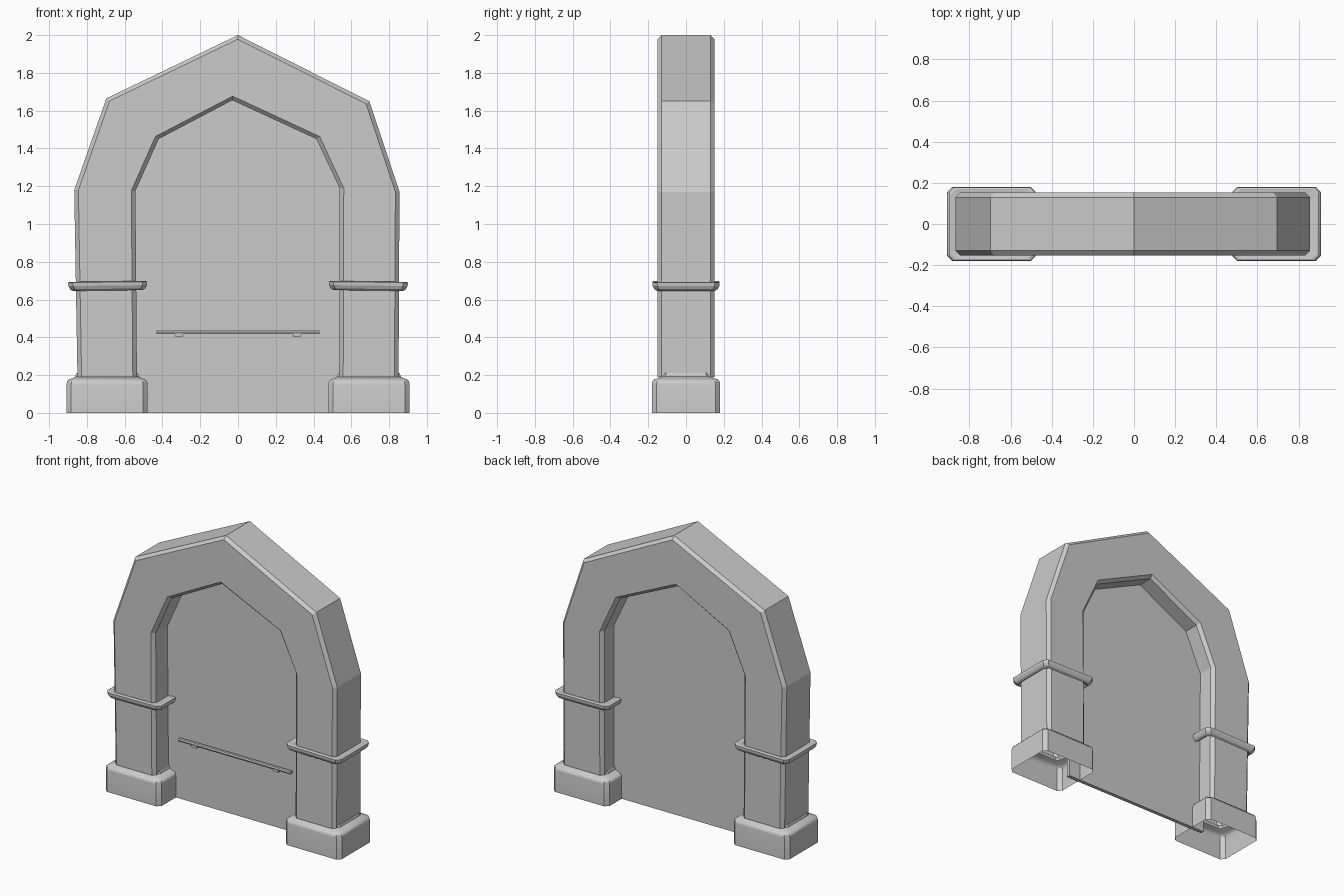
import bpy, bmesh, math
from mathutils import Vector

if "Cube" in bpy.data.objects:
    bpy.data.objects.remove(bpy.data.objects["Cube"])


def loft(name, rings, caps=False, smooth=False):
    """Skin a row of equal-length closed rings."""
    bm = bmesh.new()
    rows = [[bm.verts.new(p) for p in ring] for ring in rings]
    n = len(rows[0])
    for a, b in zip(rows, rows[1:]):
        for i in range(n):
            j = (i + 1) % n
            bm.faces.new((a[i], a[j], b[j], b[i]))
    if caps:
        bm.faces.new(rows[0])
        bm.faces.new(rows[-1])
    bmesh.ops.recalc_face_normals(bm, faces=bm.faces)
    mesh = bpy.data.meshes.new(name)
    bm.to_mesh(mesh)
    bm.free()
    if smooth:
        mesh.shade_smooth()
        mesh.set_sharp_from_angle(angle=math.radians(35))
    obj = bpy.data.objects.new(name, mesh)
    bpy.context.collection.objects.link(obj)
    return obj


def chamfered_rect(hx, hy, z, c=0.025):
    return [(-hx + c, -hy, z), (hx - c, -hy, z), (hx, -hy + c, z), (hx, hy - c, z),
            (hx - c, hy, z), (-hx + c, hy, z), (-hx, hy - c, z), (-hx, -hy + c, z)]


def arch_section(outer, inner, h=0.152, c=0.022):
    """Chamfered rectangle spanning the outer and inner edges of the arch."""
    o, i = Vector((outer[0], 0, outer[1])), Vector((inner[0], 0, inner[1]))
    d = (i - o).normalized()
    L = (i - o).length
    k = h - c
    pts = [(0, -k), (0, k), (c, h), (L - c, h), (L, k), (L, -k), (L - c, -h), (c, -h)]
    return [o + d * t + Vector((0, y, 0)) for t, y in pts]


# stone arch, including both piers: outer and inner edge at each bend
outer = [(-0.85, 0.19), (-0.867, 1.18), (-0.697, 1.665), (0, 2.0), (0.695, 1.65), (0.855, 1.17), (0.85, 0.19)]
inner = [(-0.535, 0.19), (-0.543, 1.175), (-0.42, 1.45), (-0.03, 1.655), (0.415, 1.45), (0.538, 1.19), (0.535, 0.19)]
loft("stone_arch", [arch_section(o, i) for o, i in zip(outer, inner)])

# door slab, let slightly into the arch
door = [(-0.57, 0), (-0.57, 1.18), (-0.44, 1.47), (-0.03, 1.69), (0.44, 1.47), (0.57, 1.19), (0.57, 0)]
loft("door", [[(x, y, z) for x, z in door] for y in (0.0, 0.025)], caps=True)

# plinths (open underneath) and collars: outward offset and height
plinth = [(0.05, 0), (0.05, 0.15), (0.047, 0.167), (0.036, 0.178), (0.018, 0.183), (0.004, 0.192), (-0.002, 0.21)]
collar = [(-0.01, 0.0), (0.022, -0.024), (0.036, -0.015), (0.045, 0.002), (0.047, 0.02), (0.038, 0.024), (-0.01, 0.018)]
for side, word in ((-1, "left"), (1, "right")):
    base = loft(word + "_plinth", [chamfered_rect(0.165 + o, 0.131 + o, z) for o, z in plinth], smooth=True)
    base.location.x = side * 0.693
    band = loft(word + "_collar", [chamfered_rect(0.163 + o, 0.131 + o, z) for o, z in collar])
    band.location = (side * 0.69, 0, 0.672)
    band.rotation_euler.y = side * 0.012

# handrail on the front of the door: beveled bar on two brackets
bar = [(-0.040, 0.418), (-0.022, 0.418), (-0.018, 0.428), (-0.022, 0.437), (-0.040, 0.437), (-0.044, 0.428)]
loft("handrail", [[(x, y, z) for y, z in bar] for x in (-0.432, 0.432)], caps=True)
bracket = [(-0.025, 0.425), (-0.018, 0.402), (0.018, 0.402), (0.025, 0.425)]
for side, word in ((-1, "left"), (1, "right")):
    loft(word + "_rail_bracket",
         [[(side * 0.313 + x, y, z) for x, z in bracket] for y in (-0.036, 0.002)], caps=True)
